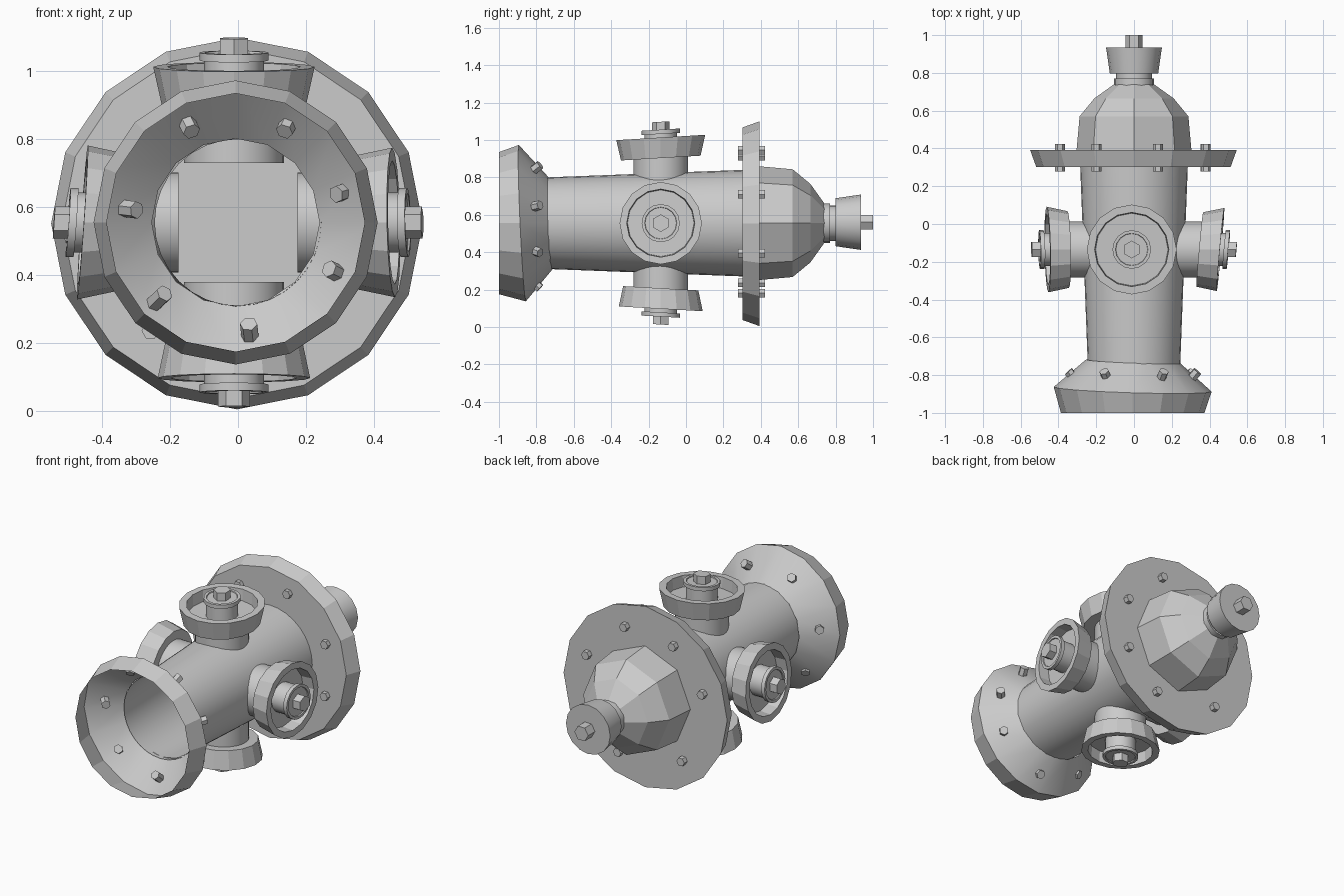
import bpy, bmesh, math
from mathutils import Vector

if "Cube" in bpy.data.objects:
    bpy.data.objects.remove(bpy.data.objects["Cube"])

CZ = 0.555            # height of the main axis
AXIS = Vector((0, 1, 0))


def lathe(name, profile, center, direction, sides=16, shear=(0, 0, 0),
          cap_start=False, cap_end=False, smooth=False, phase=0.0):
    """Spin (distance, radius) points round a direction; shear tilts the rings."""
    d = Vector(direction).normalized()
    q = Vector((0, 0, 1)).rotation_difference(d)
    c, sh = Vector(center), Vector(shear)
    bm = bmesh.new()
    rings = []
    for t, r in profile:
        ring = []
        for i in range(sides):
            a = phase + 2 * math.pi * i / sides
            off = q @ Vector((r * math.cos(a), r * math.sin(a), 0))
            ring.append(bm.verts.new(c + off + d * (t + off.dot(sh))))
        rings.append(ring)
    for a, b in zip(rings, rings[1:]):
        for i in range(sides):
            j = (i + 1) % sides
            bm.faces.new((a[i], a[j], b[j], b[i]))
    if cap_start:
        bm.faces.new(rings[0][::-1])
    if cap_end:
        bm.faces.new(rings[-1])
    me = bpy.data.meshes.new(name)
    bm.to_mesh(me)
    bm.free()
    ob = bpy.data.objects.new(name, me)
    bpy.context.collection.objects.link(ob)
    if smooth:
        bpy.ops.object.select_all(action='DESELECT')
        bpy.context.view_layer.objects.active = ob
        ob.select_set(True)
        bpy.ops.object.shade_smooth_by_angle(angle=math.radians(30))
    return ob


def bolt(name, center, direction, length, radius=0.026):
    h = length / 2
    return lathe(name, [(-h, radius), (h, radius)], center, direction, sides=6,
                 cap_start=True, cap_end=True)


# Barrel, open at the base end
main = (0, 0, CZ)
lathe("barrel", [(-0.74, 0.245), (0.31, 0.285)], main, AXIS, sides=32, smooth=True)

# Flared hollow base, slightly crooked
lathe("base_cone", [(-0.875, 0.418), (-0.725, 0.247)], (-0.007, 0, CZ), AXIS,
      shear=(-0.03, 0, -0.045), smooth=True)
rim = lathe("base_rim", [(-1.0, 0.38), (-0.875, 0.418)], (-0.007, 0, CZ), AXIS,
            shear=(-0.03, 0, -0.045))
for v in rim.data.vertices:
    if v.co.y < -0.95:
        v.co.y = -1.0

# Large flange
lathe("flange", [(0.303, 0.515), (0.392, 0.547)], (-0.003, 0, 0.552), AXIS,
      cap_start=True, cap_end=True)

# Faceted bonnet
lathe("bonnet", [(0.38, 0.305), (0.57, 0.288), (0.665, 0.21), (0.74, 0.105)],
      main, AXIS, sides=8, cap_end=True)

# Neck, end cap and operating nut
lathe("neck", [(0.72, 0.105), (0.77, 0.105), (0.77, 0.095), (0.81, 0.095)],
      main, AXIS, smooth=True)
lathe("end_cap", [(0.798, 0.128), (0.935, 0.148)], (0, 0, 0.56), AXIS,
      cap_start=True, cap_end=True, smooth=True)
lathe("operating_nut", [(0.93, 0.046), (1.0, 0.046)], (0, 0, 0.56), AXIS,
      sides=6, cap_end=True)

# Four hose ports: direction, rim scale, tilt
ports = [("right", (1, 0, 0), 1.0, (0, 0.09, -0.02)),
         ("left", (-1, 0, 0), 1.03, (0, 0.02, -0.07)),
         ("top", (0, 0, 1), 1.08, (0, 0.06, 0)),
         ("bottom", (0, 0, -1), 1.02, (0, 0.057, 0))]
for side, d, s, tilt in ports:
    c = (-0.012 if d[2] else 0, -0.135, CZ)
    lathe(side + "_port_pipe", [(0.175, 0.147), (0.36, 0.147)], c, d,
          sides=32, smooth=True)
    lathe(side + "_port_cup",
          [(0.348, 0.197 * s), (0.458, 0.22 * s), (0.458, 0.182 * s), (0.39, 0.178 * s)],
          c, d, shear=tilt, cap_start=True, cap_end=True)
    lathe(side + "_port_plug",
          [(0.385, 0.088), (0.477, 0.088), (0.477, 0.102), (0.5, 0.102), (0.5, 0.086),
           (0.494, 0.084)], c, d, shear=tilt, cap_end=True, smooth=True)
    lathe(side + "_port_nut", [(0.48, 0.047), (0.542, 0.047)], c, d, sides=6,
          shear=tilt, cap_end=True, phase=math.pi / 6 if d[2] else 0)

# Bolts through the base cone, set square to its slope
for i, deg in enumerate((16, 63, 117, 173, 224, 276, 333)):
    a = math.radians(deg)
    radial = Vector((math.cos(a), 0, math.sin(a)))
    bolt(f"base_bolt_{i + 1}", Vector((0, -0.808, CZ)) + radial * 0.325,
         radial * 0.66 + AXIS * 0.75, 0.075)

# Bolts through the flange
for i, deg in enumerate((22, 72, 119, 163, 231, 294, 337)):
    a = math.radians(deg)
    bolt(f"flange_bolt_{i + 1}",
         (0.41 * math.cos(a), 0.35, CZ + 0.41 * math.sin(a)), AXIS, 0.145)
